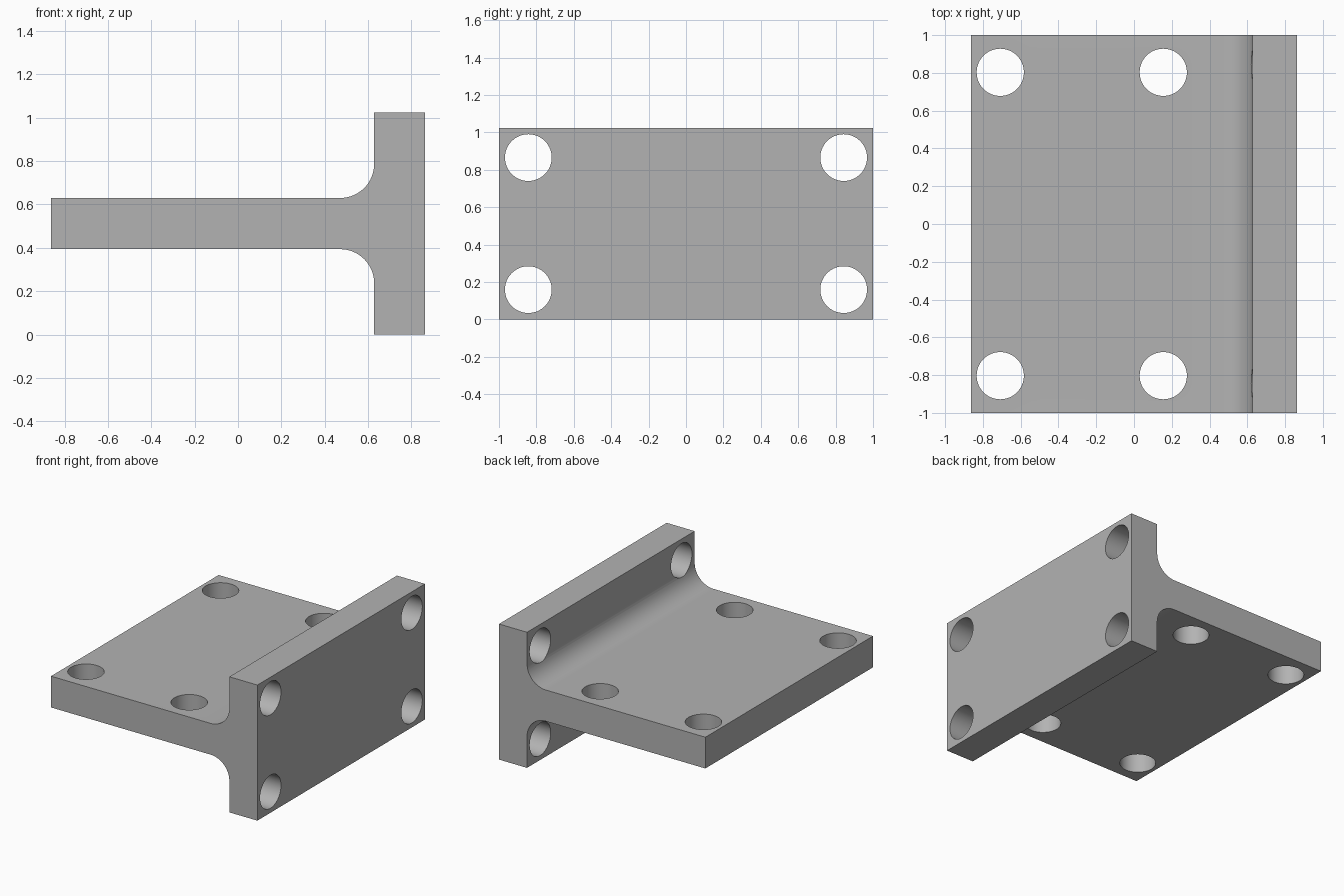
import bpy
import bmesh
import math
from mathutils import Vector

cube = bpy.data.objects.get("Cube")
if cube:
    bpy.data.objects.remove(cube, do_unlink=True)

# Main dimensions
HALF_X, HALF_Y, HEIGHT = 0.862, 1.0, 1.024
FLANGE_X = 0.628
MID_Z = HEIGHT / 2
WEB_HALF = 0.118
FILLET = 0.157
HOLE_R = 0.125

grey = bpy.data.materials.new("plain_grey")
grey.use_nodes = True
colour = (0.45, 0.45, 0.45, 1)
grey.diffuse_color = colour
grey.node_tree.nodes["Principled BSDF"].inputs["Base Color"].default_value = colour


def fillet_points(side, steps=16):
    """Inner corner arc from the web to the flange; side is +1 above, -1 below."""
    cx, cz = FLANGE_X - FILLET, MID_Z + side * (WEB_HALF + FILLET)
    angles = [math.pi / 2 * i / steps for i in range(steps + 1)]
    return [(cx + FILLET * math.sin(a), cz - side * FILLET * math.cos(a)) for a in angles]


def add_object(name, bm):
    bmesh.ops.recalc_face_normals(bm, faces=bm.faces)
    mesh = bpy.data.meshes.new(name)
    bm.to_mesh(mesh)
    bm.free()
    mesh.materials.append(grey)
    obj = bpy.data.objects.new(name, mesh)
    bpy.context.collection.objects.link(obj)
    return obj


# Filleted T profile extruded along y
profile = [(-HALF_X, MID_Z + WEB_HALF)] + fillet_points(1)
profile += [(FLANGE_X, HEIGHT), (HALF_X, HEIGHT), (HALF_X, 0), (FLANGE_X, 0)]
profile += fillet_points(-1)[::-1] + [(-HALF_X, MID_Z - WEB_HALF)]
bm = bmesh.new()
face = bm.faces.new([bm.verts.new((x, -HALF_Y, z)) for x, z in profile])
ext = bmesh.ops.extrude_face_region(bm, geom=[face])
moved = [v for v in ext["geom"] if isinstance(v, bmesh.types.BMVert)]
bmesh.ops.translate(bm, verts=moved, vec=(0, 2 * HALF_Y, 0))
bracket = add_object("t_bracket", bm)

# Bolt hole cutters: four through the web, four through the flange
holes = []
for s in (-1, 1):
    for x in (-0.708, 0.155):
        holes.append(((x, s * 0.803, MID_Z), (0, 0, 1), 0.5))
    for t in (-1, 1):
        holes.append(((0.75, s * 0.843, MID_Z + t * 0.353), (1, 0, 0), 0.5))
bm = bmesh.new()
for centre, axis, depth in holes:
    made = bmesh.ops.create_cone(bm, cap_ends=True, segments=64,
                                 radius1=HOLE_R, radius2=HOLE_R, depth=depth)
    turn = Vector((0, 0, 1)).rotation_difference(Vector(axis)).to_matrix()
    bmesh.ops.rotate(bm, verts=made["verts"], matrix=turn)
    bmesh.ops.translate(bm, verts=made["verts"], vec=centre)
cutter = add_object("bolt_hole_cutter", bm)
cutter.hide_render = True

# Cut the holes, then remove the cutter
cut = bracket.modifiers.new("bolt_holes", "BOOLEAN")
cut.operation = "DIFFERENCE"
cut.solver = "EXACT"
cut.object = cutter
bpy.ops.object.select_all(action="DESELECT")
bpy.context.view_layer.objects.active = bracket
bracket.select_set(True)
bpy.ops.object.modifier_apply(modifier=cut.name)
bpy.data.objects.remove(cutter, do_unlink=True)

# Smooth fillets and bores, sharp edges elsewhere
bpy.ops.object.shade_smooth_by_angle(angle=math.radians(30))
